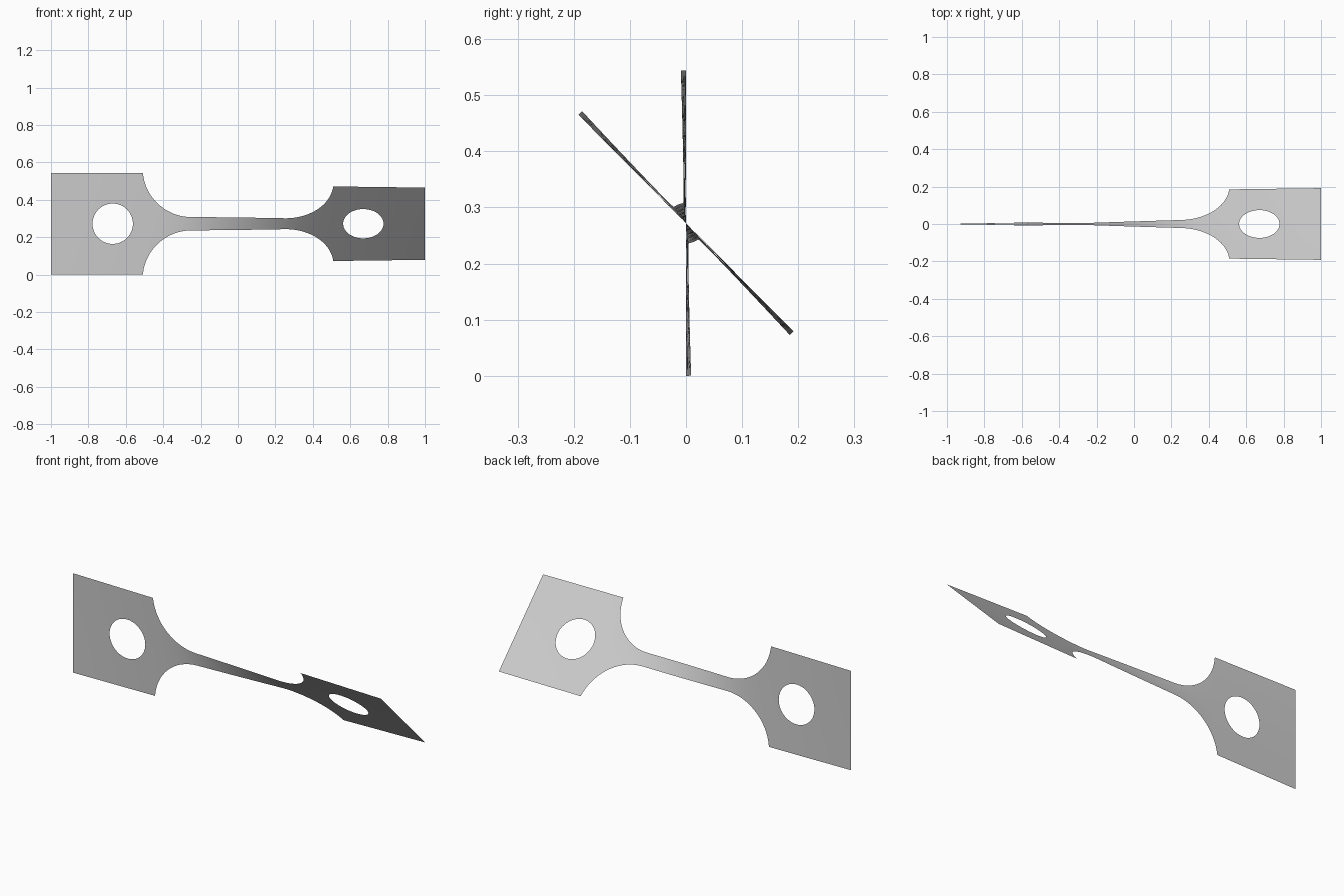
import bpy, bmesh, math

cube = bpy.data.objects.get("Cube")
if cube:
    bpy.data.objects.remove(cube)

HALF, NECK = 0.272, 0.036          # half widths of grip and neck
FILLET, NECK_END = 0.26, 0.25      # fillet radius and where it starts
HOLE_X, HOLE_R = 0.67, 0.108
TWIST, HEIGHT, ROWS = math.radians(44.8), 0.272, 5
CORNER = NECK_END + math.sqrt(FILLET**2 - (NECK + FILLET - HALF)**2)


def half_width(x):
    d = abs(x) - NECK_END
    if d <= 0:
        return NECK
    if abs(x) >= CORNER - 1e-6:
        return HALF
    return NECK + FILLET - math.sqrt(FILLET**2 - d * d)


def hole_half_height(x):
    return math.sqrt(max(0, HOLE_R**2 - (abs(x) - HOLE_X)**2))


# Stations along one half: neck, fillet, hole and grip end
stations = [NECK_END * i / 12 for i in range(12)]
sweep = math.asin((CORNER - NECK_END) / FILLET)
stations += [NECK_END + FILLET * math.sin(sweep * i / 20) for i in range(21)]
stations += [HOLE_X - HOLE_R * math.cos(math.pi * i / 24) for i in range(25)]
stations += [0.85, 0.93, 1.0]
xs = sorted([-x for x in stations if x > 0] + stations)

# Twist builds up faster where the strip is narrow
angles = [0.0]
for a, b in zip(xs, xs[1:]):
    angles.append(angles[-1] + (b - a) * half_width((a + b) / 2) ** -1.3)
angles = [a * TWIST / angles[-1] for a in angles]

# Thin twisted sheet, upper and lower halves joined on the centre line
bm = bmesh.new()
for side in (1, -1):
    previous = None
    for x, angle in zip(xs, angles):
        inner, outer = hole_half_height(x), half_width(x)
        column = []
        for j in range(ROWS + 1):
            v = side * (inner + (outer - inner) * j / ROWS)
            column.append(bm.verts.new((x, -v * math.sin(angle),
                                        HEIGHT + v * math.cos(angle))))
        if previous:
            for j in range(ROWS):
                quad = [previous[j], column[j], column[j + 1], previous[j + 1]]
                bm.faces.new(quad if side > 0 else quad[::-1])
        previous = column
bmesh.ops.remove_doubles(bm, verts=bm.verts, dist=1e-5)
for face in bm.faces:
    face.smooth = True

mesh = bpy.data.meshes.new("twisted_strip")
bm.to_mesh(mesh)
bm.free()
strip = bpy.data.objects.new("twisted_strip", mesh)
bpy.context.collection.objects.link(strip)

# Plain grey
grey = bpy.data.materials.new("light_grey")
grey.use_nodes = True
colour = (0.6, 0.6, 0.6, 1)
grey.diffuse_color = colour
grey.node_tree.nodes["Principled BSDF"].inputs["Base Color"].default_value = colour
mesh.materials.append(grey)
